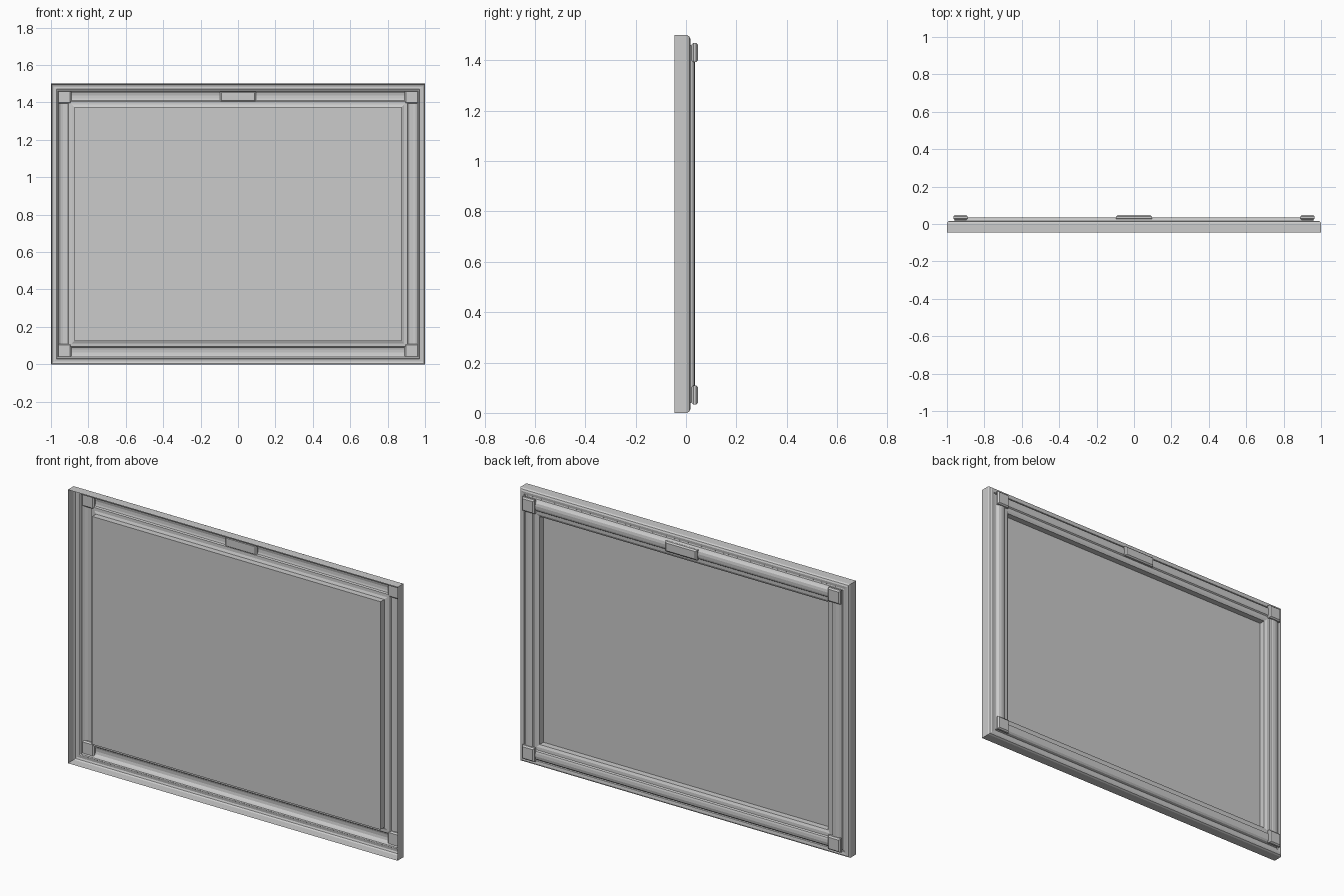
import bpy, bmesh

if "Cube" in bpy.data.objects:
    bpy.data.objects.remove(bpy.data.objects["Cube"])

W, H = 1.0, 1.5
CORNERS = [(-1, 0), (-1, 1), (1, 1), (1, 0)]   # order gives +y normals


def finish(bm, name):
    me = bpy.data.meshes.new(name)
    bm.to_mesh(me)
    bm.free()
    ob = bpy.data.objects.new(name, me)
    bpy.context.collection.objects.link(ob)
    return ob


def rect_loop(bm, d, y):
    return [bm.verts.new((sx * (W - d), y, H - d if top else d)) for sx, top in CORNERS]


# moulding: (inset from outer edge, depth), swept round the mitred rectangle, open at the rear
PROFILE = [(0, -.046), (0, .004), (.005, .013), (.014, .017), (.029, .015),
           (.032, .010), (.038, .012), (.042, .026), (.050, .033), (.064, .036),
           (.080, .035), (.090, .032), (.095, .025), (.112, .024), (.125, .018),
           (.125, -.015)]
bm = bmesh.new()
loops = [rect_loop(bm, d, y) for d, y in PROFILE]
for a, b in zip(loops, loops[1:]):
    for i in range(4):
        j = (i + 1) % 4
        bm.faces.new((a[i], a[j], b[j], b[i]))
finish(bm, "frame_moulding")

# recessed flat panel
bm = bmesh.new()
bm.faces.new(rect_loop(bm, .125, -.015))
finish(bm, "panel")


# bevelled blocks sitting on the moulding
def block(name, x, z, sx, sz):
    bm = bmesh.new()
    bmesh.ops.create_cube(bm, size=1)
    for v in bm.verts:
        v.co = (x + v.co.x * sx, .0345 + v.co.y * .025, z + v.co.z * sz)
    edges = [e for e in bm.edges if abs(e.verts[0].co.y - e.verts[1].co.y) < .001]
    bmesh.ops.bevel(bm, geom=edges, offset=.007, segments=1, affect='EDGES')
    finish(bm, name)


for side, x in (("left", -.928), ("right", .928)):
    for level, z in (("lower", .071), ("upper", 1.431)):
        block(f"corner_block_{level}_{side}", x, z, .076, .076)
block("centre_block", 0, 1.431, .192, .056)
